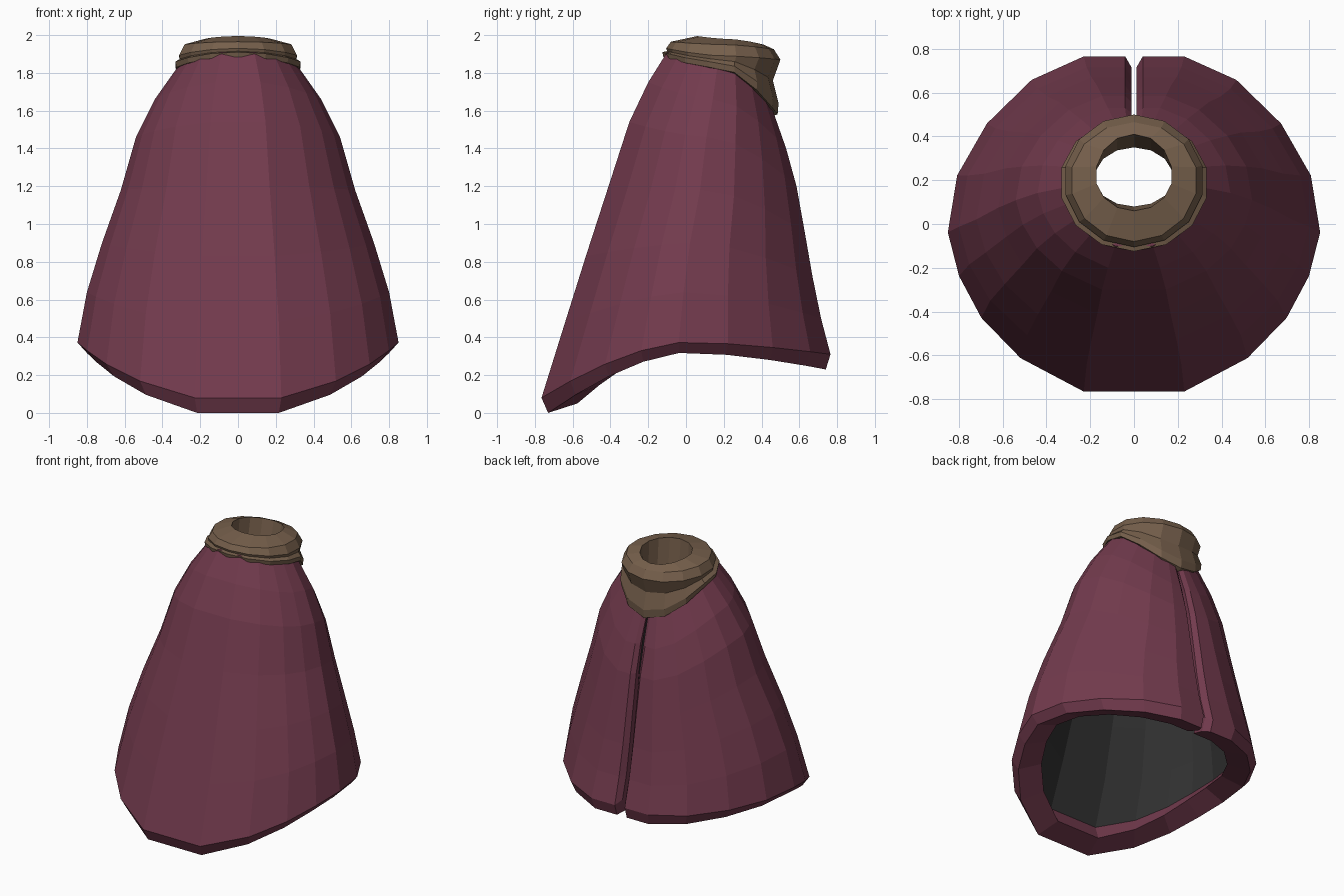
import bpy, bmesh, math

cube = bpy.data.objects.get("Cube")
if cube:
    bpy.data.objects.remove(cube)


def material(name, rgb):
    m = bpy.data.materials.new(name)
    m.use_nodes = True
    m.diffuse_color = (*rgb, 1)
    bsdf = m.node_tree.nodes["Principled BSDF"]
    bsdf.inputs["Base Color"].default_value = (*rgb, 1)
    bsdf.inputs["Roughness"].default_value = 0.9
    return m


wine = material("wine cloth", (0.17, 0.043, 0.075))
dark = material("dark lining", (0.03, 0.03, 0.03))
tan = material("brown leather", (0.18, 0.115, 0.071))


def place(row, u, v, power):
    """Point on a tilted ring given by its front (y,z), side (x,y,z), back (y,z)."""
    front, (sx, sy, sz), back = row
    ey, ez = front if v < 0 else back
    a = abs(v)
    return [sx * u, sy + a * (ey - sy), sz + a ** power * (ez - sz)]


def finish(bm, name, mats):
    bmesh.ops.recalc_face_normals(bm, faces=bm.faces)
    mesh = bpy.data.meshes.new(name)
    bm.to_mesh(mesh)
    bm.free()
    for m in mats:
        mesh.materials.append(m)
    obj = bpy.data.objects.new(name, mesh)
    bpy.context.collection.objects.link(obj)
    return obj


# Cape: rings from neck to hem, open along a slit at the back
cape_rows = [
    ((-0.10, 1.91), (0.32, 0.18, 1.83), (0.46, 1.60)),
    ((-0.20, 1.75), (0.44, 0.16, 1.66), (0.53, 1.40)),
    ((-0.30, 1.54), (0.54, 0.13, 1.46), (0.585, 1.20)),
    ((-0.41, 1.20), (0.62, 0.10, 1.18), (0.63, 0.95)),
    ((-0.53, 0.83), (0.72, 0.05, 0.90), (0.67, 0.72)),
    ((-0.64, 0.48), (0.80, 0.02, 0.64), (0.715, 0.50)),
    ((-0.765, 0.08), (0.85, 0.0, 0.375), (0.765, 0.31)),
    ((-0.73, 0.0), (0.80, 0.0, 0.32), (0.74, 0.23)),
]
outline = [(0, -1), (.27, -1), (.61, -.8), (.82, -.56), (.94, -.31), (1, -.05),
           (.95, .29), (.79, .6), (.55, .86), (.27, 1), (0, 1)]
half = len(outline) - 1


def cape_half_ring(k):
    """Outer points front to slit, a rounded slit edge, then inner points back."""
    row = cape_rows[k]
    last = len(cape_rows) - 1
    gap = 0.005 + 0.007 * min(k, 1)
    thick = 0.05 + 0.015 * k
    lift = 0.05 if k == last else 0.08 * (k == last - 1)
    (fy, fz), (sx, sy, sz), (by, bz) = row
    inner_row = ((fy + thick, fz + lift), (sx - thick, sy, sz + lift), (by - thick, bz + lift))
    outer = [place(row, u, v, 1.6) for u, v in outline]
    inner = [place(inner_row, u, v, 1.6) for u, v in outline]
    outer[-1][0] = gap + 0.028
    inner[-1][0] = gap + 0.012
    o, i = outer[-1], inner[-1]
    edge = [gap, o[1] * 0.65 + i[1] * 0.35, o[2] * 0.65 + i[2] * 0.35]
    return outer + [edge] + inner[::-1]


bm = bmesh.new()
for side in (1, -1):
    rings = [[bm.verts.new((side * x, y, z)) for x, y, z in cape_half_ring(k)]
             for k in range(len(cape_rows))]
    n = len(rings[0])
    for upper, lower in zip(rings, rings[1:]):
        for j in range(n - 1):
            f = bm.faces.new((upper[j], upper[j + 1], lower[j + 1], lower[j]))
            f.material_index = 1 if j > half + 1 and lower is not rings[-1] else 0
    # neck and hem edges joining the cloth to its lining
    for ring in (rings[0], rings[-1]):
        for j in range(half):
            bm.faces.new((ring[j], ring[j + 1], ring[n - 2 - j], ring[n - 1 - j]))
        bm.faces.new((ring[half], ring[half + 1], ring[half + 2]))
bmesh.ops.remove_doubles(bm, verts=[v for v in bm.verts if abs(v.co.x) < 1e-5], dist=1e-4)
finish(bm, "cape", [wine, dark])

# Collar: a padded neck ring that drops to a point at the back
collar_rows = [
    ((0.08, 1.80), (0.18, 0.21, 1.76), (0.35, 1.66)),
    ((0.06, 1.995), (0.175, 0.22, 1.98), (0.41, 1.95)),
    ((-0.08, 1.965), (0.29, 0.20, 1.95), (0.465, 1.925)),
    ((-0.105, 1.93), (0.32, 0.20, 1.89), (0.50, 1.87)),
    ((-0.10, 1.915), (0.315, 0.20, 1.87), (0.46, 1.76)),
    ((-0.125, 1.91), (0.34, 0.19, 1.855), (0.49, 1.64)),
    ((-0.12, 1.885), (0.335, 0.19, 1.825), (0.485, 1.58)),
    ((-0.07, 1.87), (0.28, 0.19, 1.81), (0.45, 1.57)),
]
bm = bmesh.new()
sides = 14
rings = []
for row in collar_rows:
    angles = [2 * math.pi * i / sides for i in range(sides)]
    rings.append([bm.verts.new(place(row, math.sin(a), math.cos(a), 1.6)) for a in angles])
for r, ring in enumerate(rings):
    after = rings[(r + 1) % len(rings)]
    for i in range(sides):
        j = (i + 1) % sides
        bm.faces.new((ring[i], ring[j], after[j], after[i]))
finish(bm, "collar", [tan])
